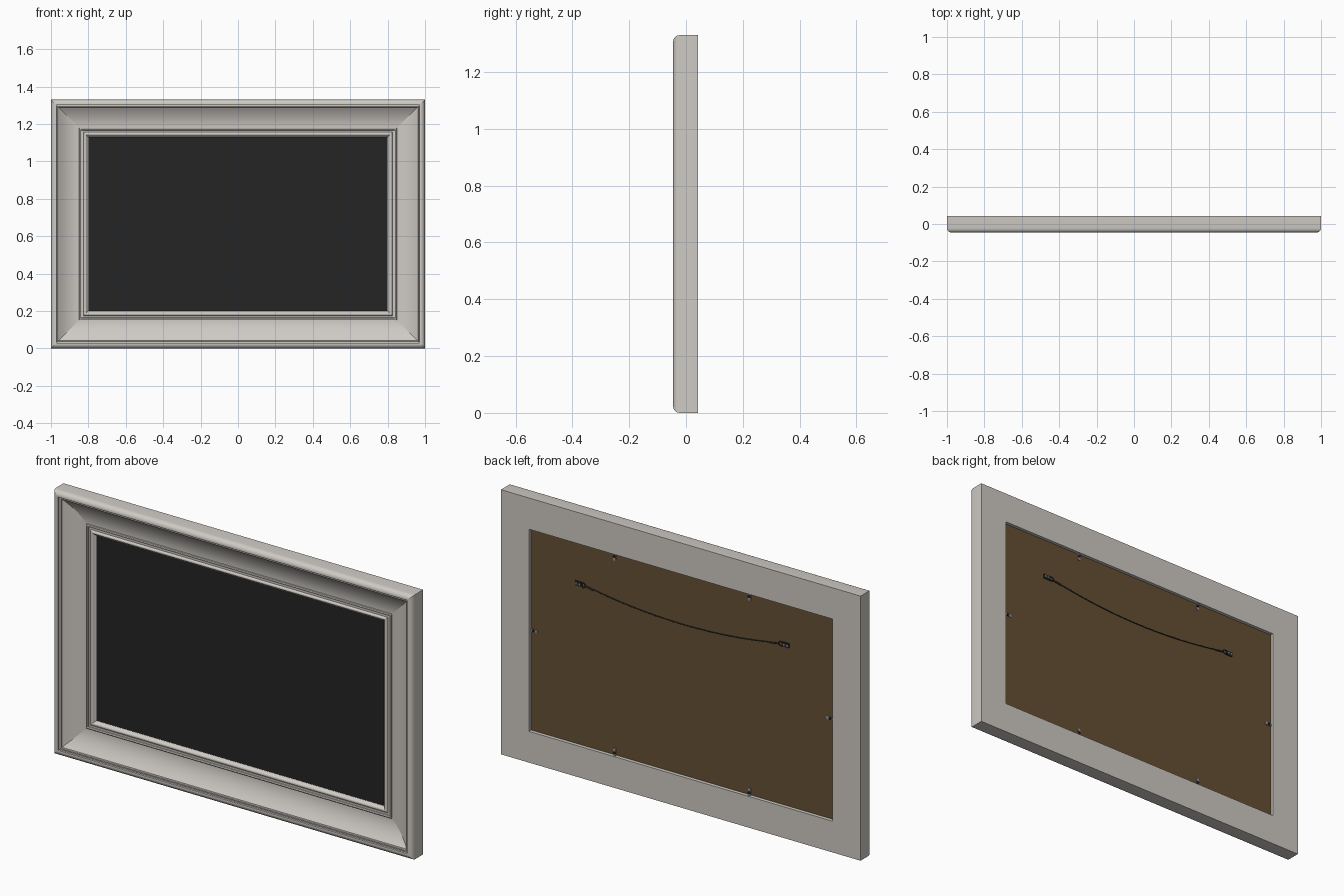
import bpy
import bmesh
from math import sin, cos, pi
from mathutils import Vector, Matrix

if "Cube" in bpy.data.objects:
    bpy.data.objects.remove(bpy.data.objects["Cube"])

HALF_H = 0.665
BACK_Y = 0.042


def material(name, color):
    m = bpy.data.materials.new(name)
    m.use_nodes = True
    m.diffuse_color = (*color, 1)
    m.node_tree.nodes["Principled BSDF"].inputs["Base Color"].default_value = (*color, 1)
    return m


PAINT = material("warm white paint", (0.62, 0.59, 0.55))
SCREEN = material("charcoal canvas", (0.018, 0.018, 0.018))
BOARD = material("brown board", (0.13, 0.08, 0.035))
STEEL = material("grey steel", (0.3, 0.3, 0.3))
DARK = material("black metal", (0.02, 0.02, 0.02))


def finish(name, bm, mat, smooth=False):
    bmesh.ops.recalc_face_normals(bm, faces=bm.faces)
    mesh = bpy.data.meshes.new(name)
    bm.to_mesh(mesh)
    bm.free()
    ob = bpy.data.objects.new(name, mesh)
    bpy.context.collection.objects.link(ob)
    mesh.materials.append(mat)
    if smooth:
        bpy.ops.object.select_all(action="DESELECT")
        ob.select_set(True)
        bpy.context.view_layer.objects.active = ob
        bpy.ops.object.shade_smooth_by_angle(angle=0.6)
    return ob


def box(name, center, size, mat):
    bm = bmesh.new()
    bmesh.ops.create_cube(bm, size=1)
    bmesh.ops.scale(bm, vec=size, verts=bm.verts)
    bmesh.ops.translate(bm, vec=center, verts=bm.verts)
    return finish(name, bm, mat)


def disc(name, center, radius, depth, mat):
    bm = bmesh.new()
    bmesh.ops.create_cone(bm, cap_ends=True, segments=16, radius1=radius,
                          radius2=radius, depth=depth)
    bmesh.ops.rotate(bm, matrix=Matrix.Rotation(pi / 2, 3, "X"), verts=bm.verts)
    bmesh.ops.translate(bm, vec=center, verts=bm.verts)
    return finish(name, bm, mat, True)


def tube(name, points, radius, mat, cyclic=False):
    cu = bpy.data.curves.new(name, "CURVE")
    cu.dimensions = "3D"
    cu.bevel_depth = radius
    cu.bevel_resolution = 2
    cu.use_fill_caps = True
    sp = cu.splines.new("POLY")
    sp.points.add(len(points) - 1)
    for p, co in zip(sp.points, points):
        p.co = (*co, 1)
    sp.use_cyclic_u = cyclic
    cu.materials.append(mat)
    ob = bpy.data.objects.new(name, cu)
    bpy.context.collection.objects.link(ob)


def arc(cx, cy, rx, ry, start, end, n=6):
    return [(cx + rx * cos(start + (end - start) * i / n),
             cy + ry * sin(start + (end - start) * i / n)) for i in range(n + 1)]


# Moulding section as (inset from outer edge, y)
section = [(0, BACK_Y)]
section += arc(0.022, -0.022, 0.022, 0.023, pi, 1.6 * pi)
section += [(0.029, -0.034), (0.033, -0.034)]
section += arc(0.037, -0.032, 0.004, 0.005, pi, 2 * pi, 4)
section += [(0.041, -0.028)]
section += [(0.042 + 0.109 * s / 10, -0.028 + 0.04 * (1 - (1 - s / 10) ** 2))
            for s in range(11)]
section += [(0.152, 0.005), (0.157, 0.003), (0.163, 0.005), (0.164, 0.009), (0.173, 0.009)]
section += arc(0.183, 0.012, 0.009, 0.009, pi, 1.85 * pi)
section += [(0.195, 0.014), (0.2, 0.017), (0.2, 0.024), (0.157, 0.024), (0.157, BACK_Y)]

# Four mitred rails
corners = [(-1, 1), (1, 1), (1, -1), (-1, -1)]
for i, name in enumerate(["top_rail", "left_rail", "bottom_rail", "right_rail"]):
    bm = bmesh.new()
    ends = []
    for sx, sz in (corners[i], corners[(i + 1) % 4]):
        ends.append([bm.verts.new((sx * (1 - d), y, HALF_H + sz * (HALF_H - d)))
                     for d, y in section])
    for k in range(len(section)):
        n = (k + 1) % len(section)
        bm.faces.new((ends[0][k], ends[0][n], ends[1][n], ends[1][k]))
    finish(name, bm, PAINT, True)

# Picture surface and backing board
box("canvas", (0, 0.019, HALF_H), (1.61, 0.003, 2 * (HALF_H - 0.195)), SCREEN)
box("backing_board", (0, 0.026, HALF_H), (1.68, 0.007, 2 * (HALF_H - 0.16)), BOARD)

# Turn buttons holding the board
PLATE_Y = 0.0315
edge_z = HALF_H - 0.172
clips = [(x, s * edge_z, 0) for x in (-0.375, 0.375) for s in (-1, 1)]
clips += [(s * 0.825, 0, 1) for s in (-1, 1)]
for x, z, side in clips:
    size = (0.034, 0.004, 0.012) if side else (0.012, 0.004, 0.034)
    at = Vector((x, PLATE_Y, HALF_H + z))
    box("turn_button", at, size, STEEL)
    disc("button_screw", at + Vector((0, 0.003, 0)), 0.007, 0.004, DARK)
    out = Vector((x, 0, z))
    out = Vector((out.x, 0, 0)) if side else Vector((0, 0, out.z))
    disc("button_tip", at - out.normalized() * 0.014, 0.008, 0.005, STEEL)

# Hangers with rings, and the sagging wire
HANG_Z = 0.967
for s in (-1, 1):
    box("hanger_plate", (s * 0.575, PLATE_Y, HANG_Z), (0.04, 0.004, 0.024), DARK)
    for dx in (-0.009, 0.009):
        disc("hanger_screw", (s * 0.578 + dx, PLATE_Y + 0.003, HANG_Z), 0.005, 0.003, STEEL)
    tube("hanger_ring", [(s * 0.55 + x, PLATE_Y + 0.001, HANG_Z + z)
                         for x, z in arc(0, 0, 0.012, 0.011, 0, 2 * pi, 16)[:-1]],
         0.0025, DARK, True)
    tube("wire_sleeve", [(s * 0.538, PLATE_Y, HANG_Z - 0.003),
                         (s * 0.49, PLATE_Y, HANG_Z - 0.011)], 0.004, DARK)
wire = [(t / 12 * 0.54, PLATE_Y, HANG_Z - 0.05 * (1 - (t / 12) ** 2)) for t in range(-12, 13)]
tube("hanging_wire", wire, 0.0025, DARK)
